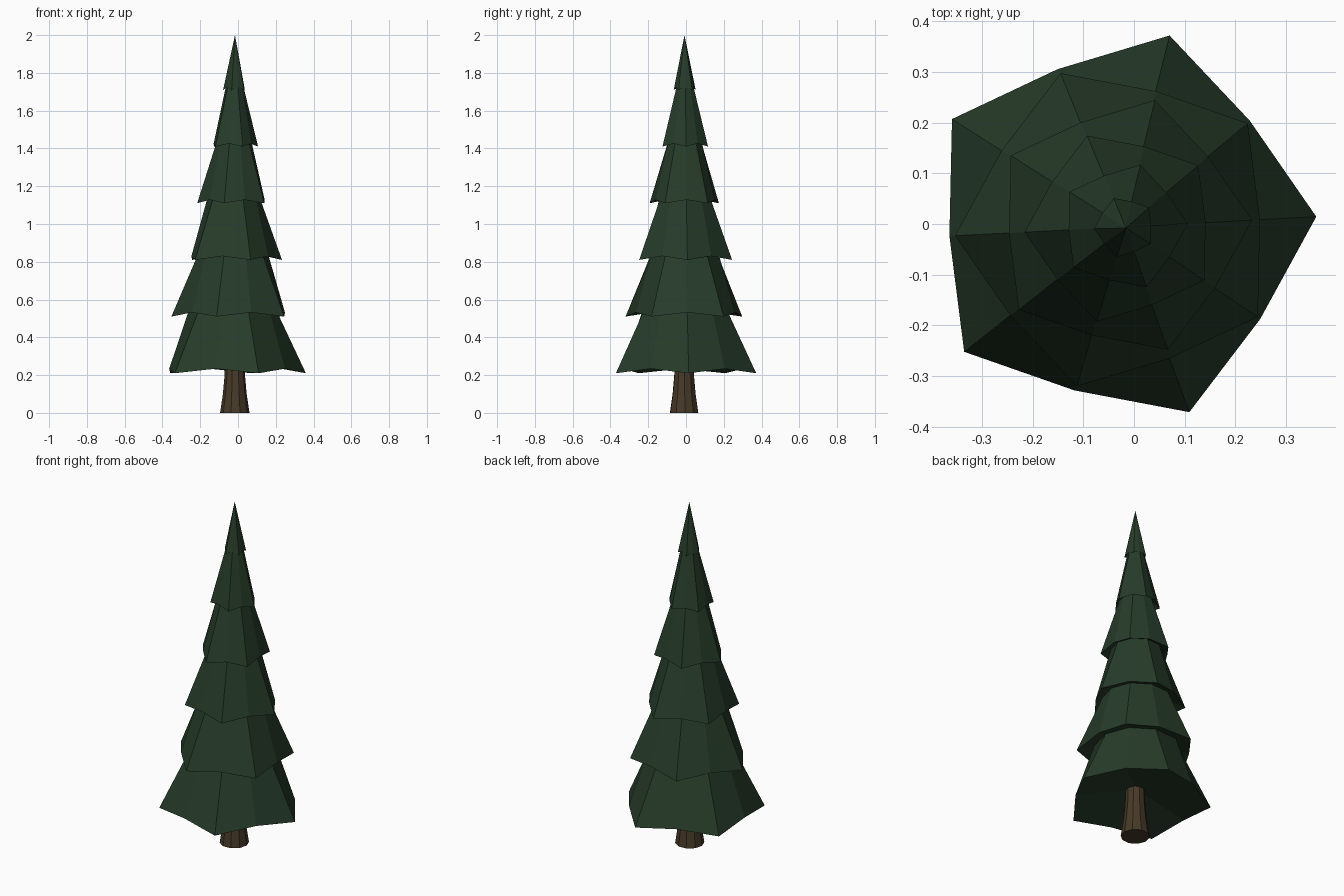
import bpy, bmesh, math

if "Cube" in bpy.data.objects:
    bpy.data.objects.remove(bpy.data.objects["Cube"])

def material(name, rgb):
    m = bpy.data.materials.new(name)
    m.diffuse_color = (*rgb, 1)
    m.use_nodes = True
    m.node_tree.nodes["Principled BSDF"].inputs["Base Color"].default_value = m.diffuse_color
    return m

def loft(name, rings, mat, apex=None, base=None):
    """Join rings of points; close the ends with a point or a flat cap."""
    bm = bmesh.new()
    loops = [[bm.verts.new(p) for p in r] for r in rings]
    n = len(loops[0])
    for a, b in zip(loops, loops[1:]):
        for i in range(n):
            j = (i + 1) % n
            bm.faces.new((a[i], a[j], b[j], b[i]))
    for ring, tip in ((loops[0], base), (loops[-1], apex)):
        if tip is None:
            bm.faces.new(ring)
        else:
            v = bm.verts.new(tip)
            for i in range(n):
                bm.faces.new((ring[i], ring[(i + 1) % n], v))
    bmesh.ops.recalc_face_normals(bm, faces=bm.faces)
    me = bpy.data.meshes.new(name)
    bm.to_mesh(me)
    bm.free()
    me.materials.append(mat)
    ob = bpy.data.objects.new(name, me)
    bpy.context.collection.objects.link(ob)
    return ob

N = 10
TURN = math.radians(3)

def star(cx, cy, z, tip, valley, rise, odd):
    """Ten-point ring; every other point is a drooping branch tip."""
    pts = []
    for i in range(N):
        is_tip = i % 2 == odd
        r = tip if is_tip else valley
        a = TURN + i * math.tau / N
        pts.append((cx + r * math.cos(a), cy + r * math.sin(a),
                    z if is_tip else z + rise))
    return pts

green = material("dark_needle_green", (0.020, 0.045, 0.023))
brown = material("bark_brown", (0.062, 0.042, 0.021))

# Foliage: six stacked skirts, alternate ones turned by half a point
rings = []
for k in range(6):
    tip = 0.391 - 0.066 * k
    valley = tip * 0.853
    cx, cy, z = -0.031 + 0.0026 * k, -0.006, 0.21 + 0.3 * k
    rise = 0.024 - 0.002 * k
    if k:  # tucked-in top of the skirt below
        r = valley * 0.84
        rings.append(star(cx, cy, z + 0.03, r, r, 0, 0))
    rings.append(star(cx, cy, z, tip, valley, rise, k % 2))
loft("foliage", rings, green, apex=(-0.016, -0.008, 2.0), base=(-0.02, -0.008, 0.29))

# Trunk: flared at the foot
profile = [(0, 0.078), (0.1, 0.063), (0.2, 0.054), (0.32, 0.05)]
loft("trunk", [star(-0.017, -0.01, z, r, r, 0, 0) for z, r in profile], brown)
